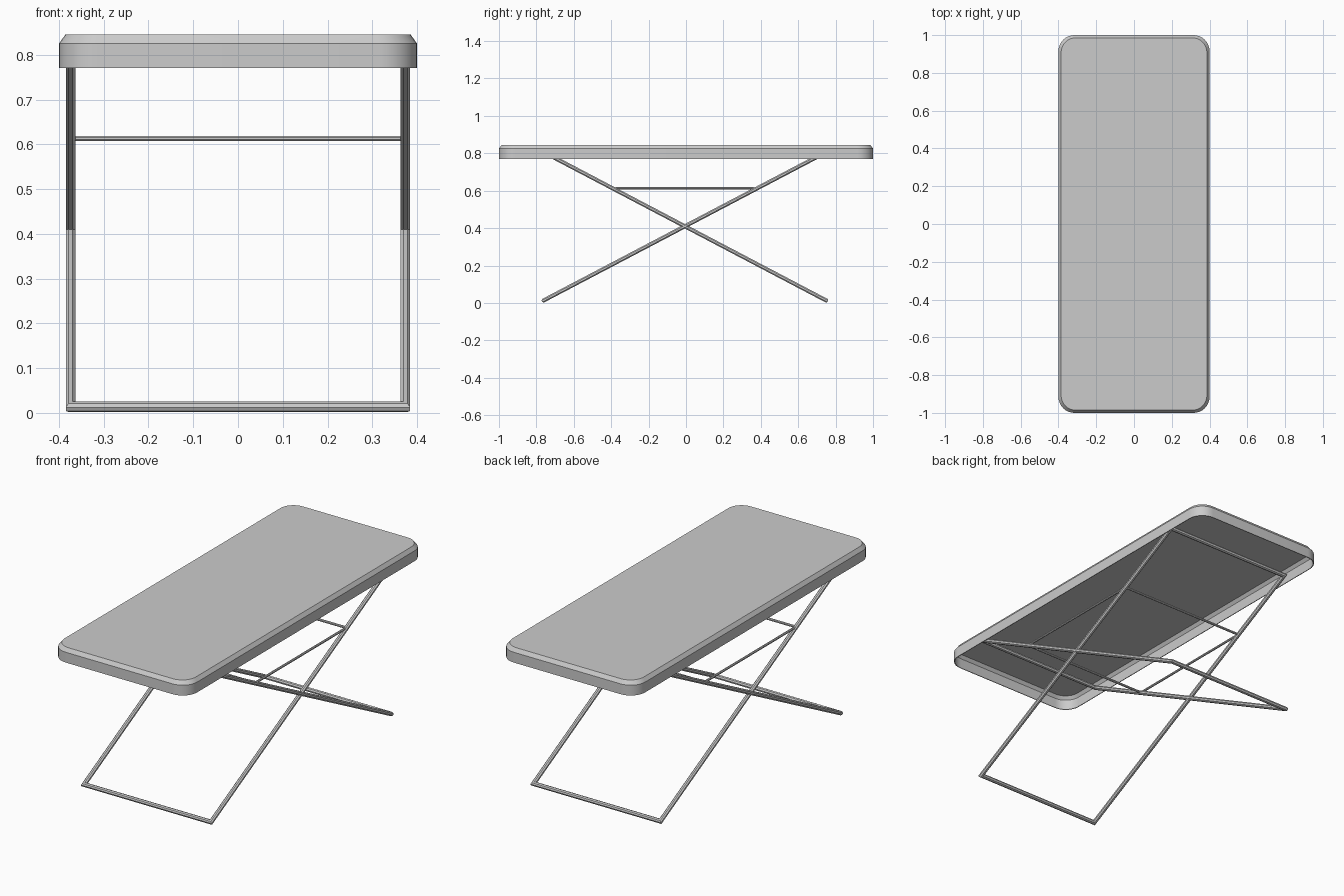
import bpy
import bmesh
from math import sin, cos, pi, radians
from mathutils import Vector

if "Cube" in bpy.data.objects:
    bpy.data.objects.remove(bpy.data.objects["Cube"])

grey = bpy.data.materials.new("light grey")
grey.use_nodes = True
grey.diffuse_color = (0.6, 0.6, 0.6, 1)
grey.node_tree.nodes["Principled BSDF"].inputs["Base Color"].default_value = (0.6, 0.6, 0.6, 1)


def finish(name, bm, smooth_angle=None):
    bmesh.ops.recalc_face_normals(bm, faces=bm.faces)
    mesh = bpy.data.meshes.new(name)
    bm.to_mesh(mesh)
    bm.free()
    mesh.materials.append(grey)
    obj = bpy.data.objects.new(name, mesh)
    bpy.context.collection.objects.link(obj)
    if smooth_angle:
        bpy.ops.object.select_all(action='DESELECT')
        obj.select_set(True)
        bpy.context.view_layer.objects.active = obj
        bpy.ops.object.shade_smooth_by_angle(angle=radians(smooth_angle))
    return obj


def bridge(bm, a, b):
    for i in range(len(a)):
        j = (i + 1) % len(a)
        bm.faces.new((a[i], a[j], b[j], b[i]))


def rounded_rect(bm, half_x, half_y, radius, z, steps=8):
    """Ring of vertices around a rounded rectangle."""
    ring = []
    for quarter, (sx, sy) in enumerate([(1, 1), (-1, 1), (-1, -1), (1, -1)]):
        for k in range(steps + 1):
            a = (quarter + k / steps) * pi / 2
            ring.append(bm.verts.new((sx * (half_x - radius) + radius * cos(a),
                                      sy * (half_y - radius) + radius * sin(a), z)))
    return ring


def tube_frame(name, half_x, low, high, radius, sides=8):
    """Mitred rectangular loop of tube; low and high are (y, z) of its two cross bars."""
    bm = bmesh.new()
    low, high = Vector((0, *low)), Vector((0, *high))
    across, along = Vector((1, 0, 0)), (high - low).normalized()
    normal = across.cross(along)
    r = radius / cos(pi / sides)
    rings = []
    for sx, sy, end in ((-1, -1, low), (1, -1, low), (1, 1, high), (-1, 1, high)):
        corner = end + across * half_x * sx
        ring = []
        for k in range(sides):
            a = (k + 0.5) * 2 * pi / sides
            ring.append(bm.verts.new(corner + (across * sx + along * sy) * r * cos(a)
                                     + normal * r * sin(a)))
        rings.append(ring)
    for i in range(4):
        bridge(bm, rings[i], rings[(i + 1) % 4])
    return finish(name, bm)


# Table top: thin chamfered tray, open underneath
bm = bmesh.new()
wall = 0.004
profile = [(0, 0.77), (0, 0.825), (0.014, 0.845)]
inner = [(wall, 0.77), (wall, 0.824), (0.014 + wall / 2, 0.845 - wall)]
outer_rings = [rounded_rect(bm, 0.4 - d, 1 - d, 0.085 - d / 2, z) for d, z in profile]
inner_rings = [rounded_rect(bm, 0.4 - d, 1 - d, 0.085 - d / 2, z) for d, z in inner]
for rings in (outer_rings, inner_rings):
    bridge(bm, rings[0], rings[1])
    bridge(bm, rings[1], rings[2])
    bm.faces.new(rings[2])
bridge(bm, outer_rings[0], inner_rings[0])
finish("table_top", bm, 30)

# Crossed leg frames
mid = -0.006
for name, side in (("front_leg_frame", 1), ("back_leg_frame", -1)):
    tube_frame(name, 0.374, (mid - side * 0.755, 0.0135), (mid + side * 0.745, 0.801), 0.0108)

# Thin brace frame linking the legs
tube_frame("brace_frame", 0.374, (mid - 0.385, 0.613), (mid + 0.385, 0.613), 0.006)
